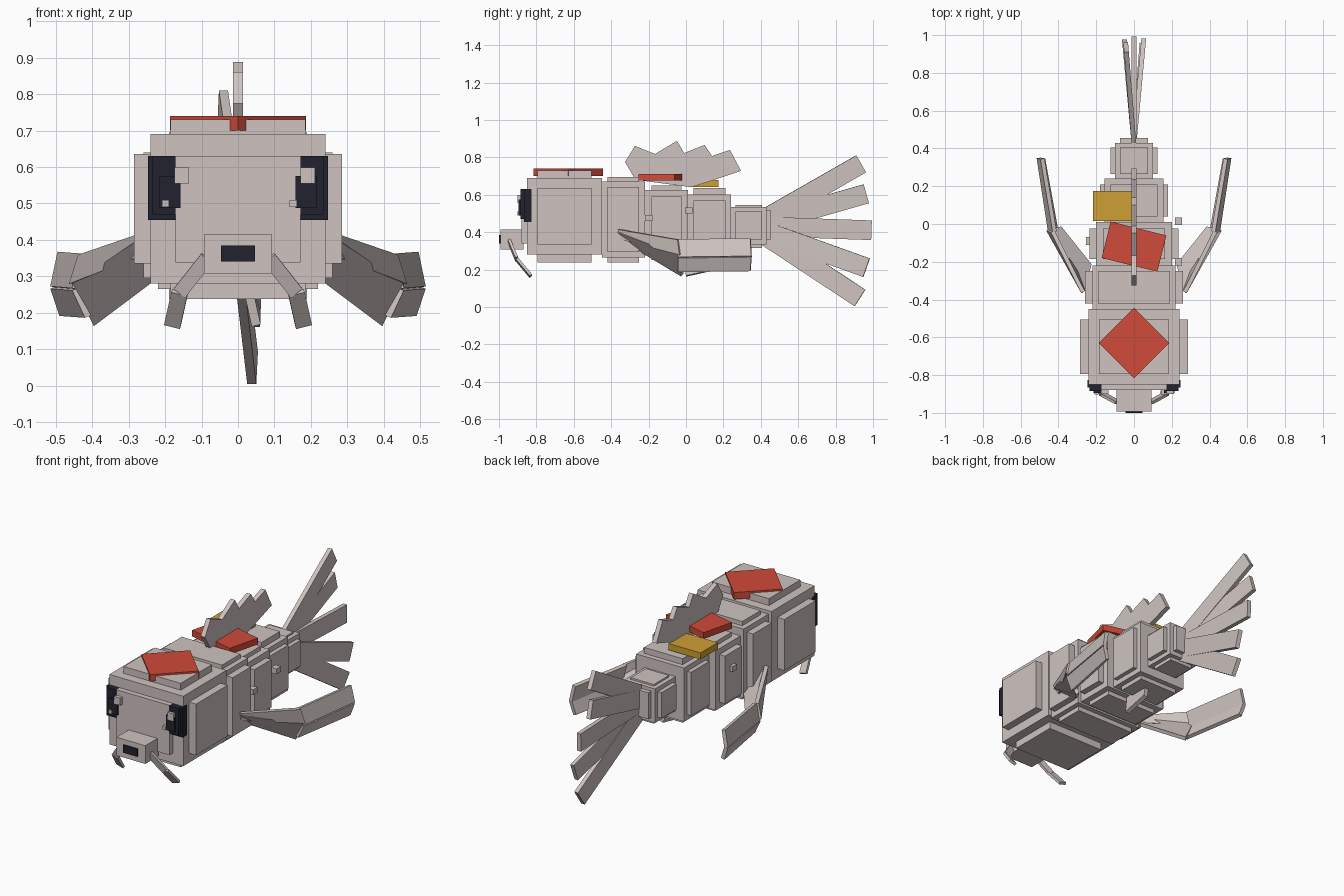
import bpy, bmesh
from math import radians
from mathutils import Vector, Matrix

cube = bpy.data.objects.get("Cube")
if cube:
    bpy.data.objects.remove(cube, do_unlink=True)


def material(name, rgb):
    m = bpy.data.materials.new(name)
    m.use_nodes = True
    m.diffuse_color = (*rgb, 1)
    m.node_tree.nodes["Principled BSDF"].inputs["Base Color"].default_value = (*rgb, 1)
    return m


PALE = material("pale_grey", (0.62, 0.55, 0.53))
RED = material("patch_red", (0.63, 0.07, 0.042))
GOLD = material("patch_gold", (0.62, 0.35, 0.036))
DARK = material("eye_dark", (0.015, 0.016, 0.028))


def finish(name, bm, mat):
    bmesh.ops.recalc_face_normals(bm, faces=bm.faces)
    me = bpy.data.meshes.new(name)
    bm.to_mesh(me)
    bm.free()
    me.materials.append(mat)
    ob = bpy.data.objects.new(name, me)
    bpy.context.collection.objects.link(ob)
    return ob


def box(name, xs, ys, zs, mat=PALE, turn=0):
    """Box from its ranges, turned about its own vertical axis."""
    lo, hi = Vector(t[0] for t in (xs, ys, zs)), Vector(t[1] for t in (xs, ys, zs))
    bm = bmesh.new()
    bmesh.ops.create_cube(bm, size=1)
    bm.transform(Matrix.Translation((lo + hi) / 2)
                 @ Matrix.Rotation(radians(turn), 4, "Z")
                 @ Matrix.Diagonal((*(hi - lo), 1)))
    return finish(name, bm, mat)


def plate(name, points, thick, mat=PALE):
    """Flat outline thickened evenly to both sides."""
    pts = [Vector(p) for p in points]
    bm = bmesh.new()
    face = bm.faces.new([bm.verts.new(p) for p in pts])
    face.normal_update()
    n = face.normal.copy()
    ext = bmesh.ops.extrude_face_region(bm, geom=[face])["geom"]
    top = [v for v in ext if isinstance(v, bmesh.types.BMVert)]
    bmesh.ops.translate(bm, verts=top, vec=n * thick)
    bmesh.ops.translate(bm, verts=bm.verts, vec=-n * thick / 2)
    # the starting face stays at the back of the slab
    return finish(name, bm, mat)


def strip(name, a, b, width, thick, side):
    """Straight flat bar from a to b, its width along the side direction."""
    a, b = Vector(a), Vector(b)
    axis = (b - a).normalized()
    w = Vector(side)
    w = (w - axis * w.dot(axis)).normalized() * width / 2
    return plate(name, [a - w, b - w, b + w, a + w], thick)


# Body blocks, each with raised panels on its sides, top and bottom
#        name     y range        half width  z range     panel: half width, z range, inset
blocks = [
    ("head", (-0.85, -0.45), 0.24, (0.28, 0.69), 0.285, (0.238, 0.73), 0.055),
    ("shoulder", (-0.45, -0.22), 0.22, (0.265, 0.67), 0.26, (0.238, 0.695), 0.03),
    ("middle", (-0.22, 0.01), 0.2, (0.275, 0.625), 0.235, (0.25, 0.65), 0.035),
    ("rear", (0.01, 0.24), 0.155, (0.285, 0.60), 0.18, (0.26, 0.635), 0.03),
    ("tail_root", (0.24, 0.43), 0.1, (0.335, 0.535), 0.125, (0.315, 0.545), 0.025),
]
for name, ys, hw, zs, phw, pzs, inset in blocks:
    py = (ys[0] + inset, ys[1] - inset)
    box(name + "_block", (-hw, hw), ys, zs)
    box(name + "_side_panels", (-phw, phw), py, (zs[0] + inset, zs[1] - inset))
    box(name + "_top_panels", (inset - hw, hw - inset), py, pzs)
box("tail_stub", (-0.075, 0.075), (0.4, 0.455), (0.36, 0.515))

# Face
box("face_panel", (-0.172, 0.172), (-0.88, -0.84), (0.338, 0.63))
box("snout", (-0.093, 0.093), (-0.992, -0.87), (0.308, 0.415))
box("mouth", (-0.046, 0.046), (-1.0, -0.992), (0.34, 0.385), DARK)

for s, label in ((1, "left"), (-1, "right")):
    def mx(a, b):
        return tuple(sorted((a * s, b * s)))

    # Eyes
    box(label + "_eye_outer", mx(0.17, 0.247), (-0.865, -0.825), (0.455, 0.63), DARK)
    box(label + "_eye_inner", mx(0.172, 0.235), (-0.885, -0.84), (0.47, 0.63), DARK)
    box(label + "_eye_front", mx(0.158, 0.215), (-0.895, -0.85), (0.488, 0.575), DARK)
    glint = 0.192 if s > 0 else -0.154
    box(label + "_eye_glint", (glint - 0.02, glint + 0.02), (-0.9, -0.87), (0.555, 0.598))
    spark = 0.152 if s > 0 else -0.199
    box(label + "_eye_spark", (spark - 0.01, spark + 0.01), (-0.902, -0.87), (0.49, 0.51))

    # Barbels
    knee = (0.16 * s, -0.905, 0.255)
    strip(label + "_barbel_upper", (0.085 * s, -0.945, 0.35), knee, 0.04, 0.015, (s, 0, 0.6))
    strip(label + "_barbel_lower", knee, (0.18 * s, -0.83, 0.165), 0.045, 0.015, (s, 0, 0.3))

    # Side fins, two bent leaves each
    leaves = {
        "inner_upper": [(0.27, -0.36, 0.415), (0.43, -0.04, 0.36),
                        (0.455, -0.03, 0.28), (0.25, -0.34, 0.36)],
        "inner_lower": [(0.27, -0.36, 0.405), (0.45, -0.03, 0.285),
                        (0.39, -0.02, 0.17), (0.23, -0.22, 0.29)],
        "outer_upper": [(0.42, -0.04, 0.36), (0.485, 0.345, 0.365),
                        (0.505, 0.35, 0.27), (0.445, -0.04, 0.265)],
        "outer_lower": [(0.445, -0.04, 0.265), (0.505, 0.35, 0.27),
                        (0.48, 0.345, 0.195), (0.41, -0.04, 0.19)],
    }
    for part, pts in leaves.items():
        plate(f"{label}_fin_{part}", [(x * s, y, z) for x, y, z in pts], 0.022)

# Coloured back patches
box("head_patch", (-0.132, 0.132), (-0.762, -0.498), (0.7, 0.74), RED, 45)
box("back_patch", (-0.152, 0.152), (-0.219, -0.021), (0.675, 0.712), RED, -14)
box("rear_patch", (-0.217, -0.01), (0.015, 0.175), (0.642, 0.68), GOLD)

# Saw-edged back fin
edge = [(-0.326, 0.775), (-0.273, 0.861), (-0.166, 0.818), (-0.048, 0.888), (-0.01, 0.823),
        (0.1, 0.866), (0.139, 0.807), (0.235, 0.84), (0.294, 0.727), (0.03, 0.64), (-0.27, 0.68)]
plate("back_fin", [(0, y, z) for y, z in edge], 0.028)

# Tail rays fanning out
rays = [(0.47, -0.042, 0.936, 0.765), (0.45, -0.05, 0.963, 0.605), (0.43, 0, 0.992, 0.41),
        (0.405, 0.05, 0.965, 0.21), (0.385, 0.04, 0.93, 0.048)]
for i, (z0, x, y, z) in enumerate(rays):
    strip(f"tail_ray_{i + 1}", (0, 0.42, z0), (x, y, z), 0.105, 0.025, (0, 0, 1))

# Small belly fin and loose scales
plate("belly_fin", [(0.02, -0.02, 0.3), (0.02, 0.14, 0.3), (0.05, 0.16, 0.2), (0.05, 0, 0.165)], 0.025)
for i, (x, y, z) in enumerate([(0.235, -0.2, 0.475), (0.235, 0.015, 0.515), (-0.235, -0.09, 0.5)]):
    box(f"loose_scale_{i + 1}", (x - 0.018, x + 0.018), (y - 0.02, y + 0.02), (z - 0.016, z + 0.016))
